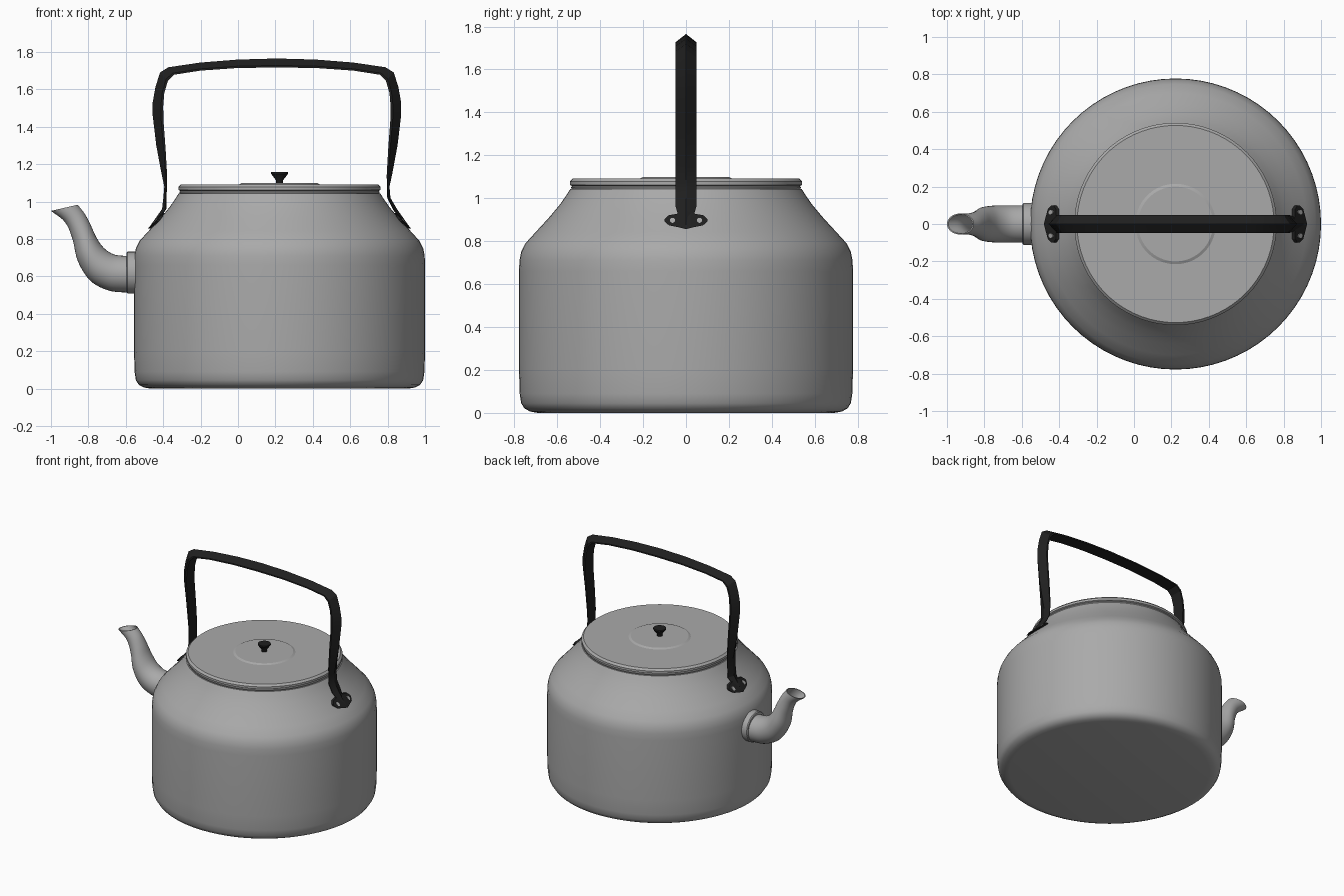
import bpy, bmesh, math
from mathutils import Vector

if "Cube" in bpy.data.objects:
    bpy.data.objects.remove(bpy.data.objects["Cube"])

CX = 0.222  # axis of the kettle body


def material(name, rgb):
    m = bpy.data.materials.new(name)
    m.diffuse_color = (*rgb, 1)
    m.use_nodes = True
    m.node_tree.nodes["Principled BSDF"].inputs["Base Color"].default_value = m.diffuse_color
    return m


STEEL = material("brushed steel", (0.40, 0.40, 0.40))
BLACK = material("black plastic", (0.014, 0.014, 0.014))


def finish(name, bm, mat, angle=35):
    bmesh.ops.remove_doubles(bm, verts=bm.verts, dist=1e-5)
    bmesh.ops.recalc_face_normals(bm, faces=bm.faces)
    me = bpy.data.meshes.new(name)
    bm.to_mesh(me)
    bm.free()
    me.materials.append(mat)
    for p in me.polygons:
        p.use_smooth = True
    me.set_sharp_from_angle(angle=math.radians(angle))
    ob = bpy.data.objects.new(name, me)
    bpy.context.collection.objects.link(ob)
    return ob


def loft(name, rings, mat, angle=35):
    """Skin a list of closed rings and cap both ends."""
    bm = bmesh.new()
    vs = [[bm.verts.new(p) for p in r] for r in rings]
    n = len(vs[0])
    for a, b in zip(vs, vs[1:]):
        for i in range(n):
            j = (i + 1) % n
            bm.faces.new((a[i], a[j], b[j], b[i]))
    bm.faces.new(vs[0])
    bm.faces.new(vs[-1])
    return finish(name, bm, mat, angle)


def circle(n):
    return [(math.cos(2 * math.pi * i / n), math.sin(2 * math.pi * i / n)) for i in range(n)]


def lathe(name, profile, mat, n=72, angle=35):
    return loft(name, [[(CX + r * c, r * s, z) for c, s in circle(n)] for r, z in profile], mat, angle)


def spline(pts, steps):
    """Smooth curve through points of any dimension."""
    P = [Vector(p) for p in pts]
    P = [2 * P[0] - P[1]] + P + [2 * P[-1] - P[-2]]
    out = []
    for a, b, c, d in zip(P, P[1:], P[2:], P[3:]):
        for k in range(steps):
            t = k / steps
            out.append(0.5 * (2 * b + (c - a) * t + (2 * a - 5 * b + 4 * c - d) * t * t
                              + (3 * b - a - 3 * c + d) * t ** 3))
    return out + [P[-2]]


# Body with rounded base and sloping shoulder
body = [(0.69, 0.0), (0.725, 0.006), (0.752, 0.02), (0.768, 0.045), (0.775, 0.09), (0.778, 0.2),
        (0.778, 0.66), (0.776, 0.71), (0.768, 0.75), (0.748, 0.79), (0.70, 0.843), (0.64, 0.908),
        (0.588, 0.97), (0.56, 1.01), (0.54, 1.042)]
lathe("body", body, STEEL)

# Lid with stepped rim and raised centre
lathe("lid", [(0.52, 1.03), (0.532, 1.04), (0.536, 1.052), (0.53, 1.057), (0.541, 1.062),
              (0.541, 1.078), (0.527, 1.092), (0.215, 1.092), (0.20, 1.099), (0.18, 1.099)], STEEL, angle=25)
lathe("lid_knob", [(0.018, 1.09), (0.02, 1.115), (0.045, 1.148), (0.045, 1.158)], BLACK, 12)

# Spout: (lower x, lower z, upper x, upper z, half width), then a hollow mouth
sections = spline([(-0.52, 0.515, -0.52, 0.712, 0.10), (-0.62, 0.515, -0.61, 0.71, 0.10),
                   (-0.70, 0.527, -0.67, 0.72, 0.10), (-0.79, 0.577, -0.72, 0.755, 0.098),
                   (-0.856, 0.68, -0.758, 0.81, 0.09), (-0.885, 0.80, -0.79, 0.88, 0.07),
                   (-0.925, 0.89, -0.82, 0.935, 0.058), (-1.0, 0.95, -0.857, 0.983, 0.056)], 5)


def spout_ring(s, k=1.0):
    lo, hi = Vector((s[0], 0, s[1])), Vector((s[2], 0, s[3]))
    return [(lo + hi) / 2 + k * (c * (hi - lo) / 2 + Vector((0, q * s[4], 0))) for c, q in circle(32)]


outer = [spout_ring(s) for s in sections]
inner = [spout_ring(s, 0.9) for s in reversed(sections[15:])]
loft("spout", outer + inner, STEEL, 50)
loft("spout_collar", [[(x, r * c, 0.62 + r * s) for c, s in circle(40)]
                      for x, r in [(-0.53, 0.112), (-0.59, 0.112), (-0.596, 0.106)]], STEEL)

# Handle: half of the strap as (outer distance, z, inner distance, z), mirrored to both sides
half = [(0, 1.765, 0, 1.717), (0.21, 1.759, 0.21, 1.714), (0.41, 1.743, 0.41, 1.70),
        (0.58, 1.718, 0.55, 1.678), (0.625, 1.69, 0.583, 1.645), (0.65, 1.61, 0.602, 1.58),
        (0.664, 1.53, 0.608, 1.51), (0.664, 1.46, 0.607, 1.44), (0.645, 1.30, 0.595, 1.28),
        (0.617, 1.15, 0.587, 1.14), (0.602, 1.08, 0.588, 1.08), (0.607, 1.02, 0.59, 1.02),
        (0.628, 0.96, 0.605, 0.96), (0.695, 0.865, 0.675, 0.86)]


def strap_ring(side, s):
    cx = 0.208 if s[1] > 1.0 else CX
    o = Vector((cx + side * s[0], 0, s[1]))
    i = Vector((cx + side * s[2], 0, s[3]))
    w = 0.048 if s[1] > 0.9 else 0.018
    e, y = i.lerp(o, 0.22), Vector((0, w, 0))
    return [i - y, e - y, o, e + y, i + y]


loft("handle", [strap_ring(-1, s) for s in reversed(half)] + [strap_ring(1, s) for s in half[1:]], BLACK, 25)


def on_body(side, y, z, off):
    """Point on the shoulder surface, pushed outwards by off."""
    for (r0, z0), (r1, z1) in zip(body, body[1:]):
        if z0 <= z <= z1:
            r = r0 + (r1 - r0) * (z - z0) / (z1 - z0) + off
    return Vector((CX + side * math.sqrt(r * r - y * y), y, z))


# Foot plates with ears on the shoulder, each held by two rivets
for side, label in ((-1, "left"), (1, "right")):
    rings = []
    for y, lo, hi in [(-0.10, 0.893, 0.903), (-0.08, 0.874, 0.921), (-0.04, 0.866, 0.928), (0, 0.856, 0.94),
                      (0.04, 0.866, 0.928), (0.08, 0.874, 0.921), (0.10, 0.893, 0.903)]:
        rings.append([on_body(side, y, lo, 0.0), on_body(side, y, hi, 0.0),
                      on_body(side, y, hi, 0.016), on_body(side, y, lo, 0.016)])
    loft("handle_foot_" + label, rings, BLACK, 25)
    for y in (-0.063, 0.063):
        loft("rivet_%s_%s" % (label, "front" if y < 0 else "back"),
             [[on_body(side, y + 0.012 * c, 0.897 + 0.012 * s, off) for c, s in circle(12)]
              for off in (0.01, 0.021)], STEEL)
